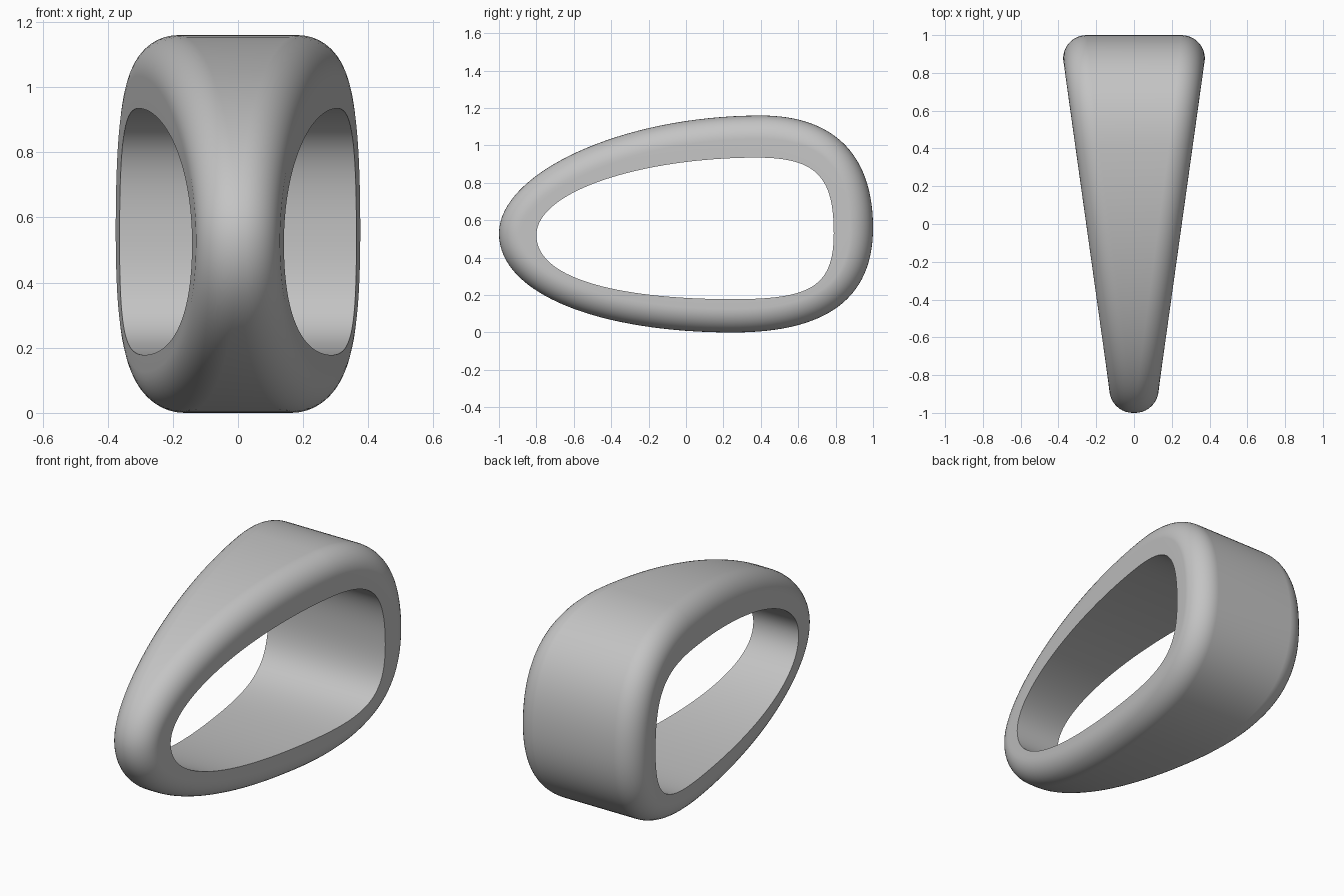
import bpy, bmesh, math
from mathutils import Vector
from mathutils.geometry import interpolate_bezier

old = bpy.data.objects.get("Cube")
if old:
    bpy.data.objects.remove(old, do_unlink=True)

STEPS = 32      # samples per quarter of the loop
ARC = 10        # steps in the rounded outer edge
RADIUS = 0.125


def half_width(y):
    """The band widens evenly from front to back."""
    return 0.253 + 0.14 * y


def loop(knots):
    """Closed bezier in (y, z); each knot is (point, handle in, handle out)."""
    pts = []
    for i, (p, _, out) in enumerate(knots):
        q, into, _ = knots[(i + 1) % len(knots)]
        a, b = Vector(p), Vector(q)
        pts += interpolate_bezier(a, a + Vector(out), b + Vector(into), b, STEPS + 1)[:-1]
    return [Vector((p[0], p[1])) for p in pts]


# Outer and inner outlines: front, top, back, bottom
outer = loop([
    ((-1, 0.53), (0, -0.33), (0, 0.32)),
    ((0.4, 1.16), (-0.75, 0), (0.42, 0)),
    ((1, 0.56), (0, 0.36), (0, -0.38)),
    ((0.25, 0), (0.5, 0), (-0.7, 0)),
])
inner = loop([
    ((-0.8, 0.52), (0, -0.25), (0, 0.24)),
    ((0.38, 0.935), (-0.6, 0), (0.32, 0)),
    ((0.79, 0.53), (0, 0.3), (0, -0.29)),
    ((0.25, 0.178), (0.41, 0), (-0.55, 0)),
])

# Cross-section at each step: inner edge, side, rounded rim, other side
bm = bmesh.new()
rings = []
n = len(outer)
for i, p in enumerate(outer):
    tangent = (outer[(i + 1) % n] - outer[i - 1]).normalized()
    inward = Vector((tangent.y, -tangent.x))
    width = half_width((p + inward * RADIUS).x)
    half = [(half_width(inner[i].x), inner[i])]
    for k in range(ARC + 1):
        a = math.pi / 2 * k / ARC
        x = max(width - RADIUS * (1 - math.cos(a)), 0.002)
        half.append((x, p + inward * RADIUS * (1 - math.sin(a))))
    section = half + [(-x, q) for x, q in reversed(half)]
    rings.append([bm.verts.new((x, q.x, q.y)) for x, q in section])

for i, ring in enumerate(rings):
    following = rings[(i + 1) % n]
    for j in range(len(ring)):
        k = (j + 1) % len(ring)
        bm.faces.new((ring[j], ring[k], following[k], following[j]))
bmesh.ops.recalc_face_normals(bm, faces=bm.faces)

mesh = bpy.data.meshes.new("tapered_ring")
bm.to_mesh(mesh)
bm.free()
ring_obj = bpy.data.objects.new("tapered_ring", mesh)
bpy.context.collection.objects.link(ring_obj)

# Plain grey finish
grey = bpy.data.materials.new("plain grey")
grey.use_nodes = True
colour = (0.55, 0.55, 0.55, 1)
grey.diffuse_color = colour
grey.node_tree.nodes["Principled BSDF"].inputs["Base Color"].default_value = colour
mesh.materials.append(grey)

# Smooth rim, crisp edges around the opening
bpy.ops.object.select_all(action="DESELECT")
ring_obj.select_set(True)
bpy.context.view_layer.objects.active = ring_obj
bpy.ops.object.shade_smooth_by_angle(angle=math.radians(35))
weighted = ring_obj.modifiers.new("even_shading", "WEIGHTED_NORMAL")
weighted.keep_sharp = True
